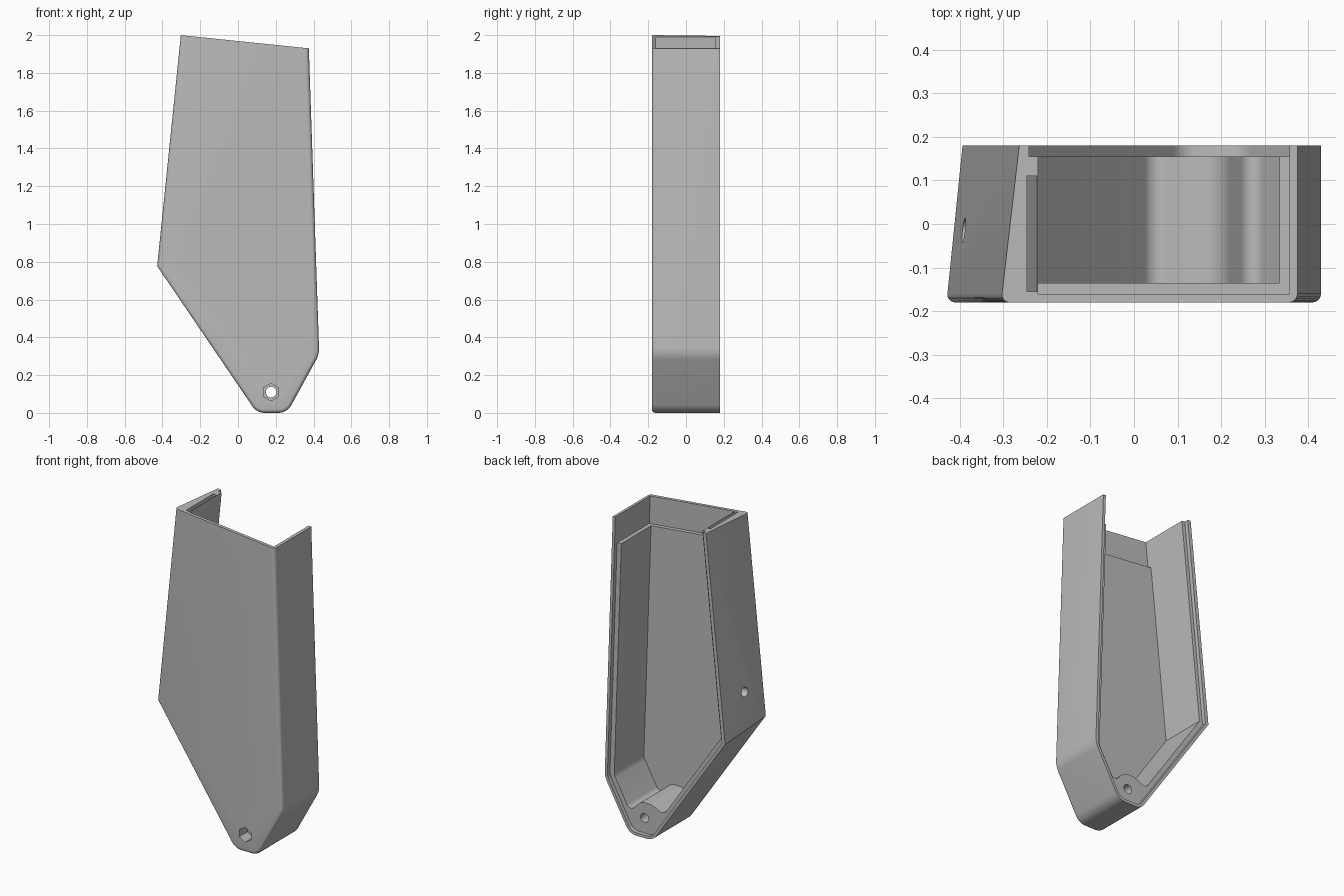
import bpy, bmesh, math
from mathutils import Vector, Matrix

old = bpy.data.objects.get("Cube")
if old:
    bpy.data.objects.remove(old, do_unlink=True)

grey = bpy.data.materials.new("plain grey")
grey.use_nodes = True
COLOUR = (0.5, 0.5, 0.5, 1)
grey.diffuse_color = COLOUR
grey.node_tree.nodes["Principled BSDF"].inputs["Base Color"].default_value = COLOUR


def inset(points, dists):
    """Move every edge of a counter-clockwise outline inwards by its own distance."""
    lines = []
    for i, p in enumerate(points):
        d = (points[(i + 1) % len(points)] - p).normalized()
        lines.append((p + Vector((-d.y, d.x)) * dists[i], d))
    out = []
    for i, (p, d) in enumerate(lines):
        q, e = lines[i - 1]
        t = ((p - q).x * d.y - (p - q).y * d.x) / (e.x * d.y - e.y * d.x)
        out.append(q + e * t)
    return out


def rounded(points, radii, steps=8):
    """Replace corners by arcs where the radius is not zero."""
    out = []
    for i, p in enumerate(points):
        if not radii[i]:
            out.append(p)
            continue
        a = (points[i - 1] - p).normalized()
        b = (points[(i + 1) % len(points)] - p).normalized()
        half = a.angle(b) / 2
        centre = p + (a + b).normalized() * radii[i] / math.sin(half)
        start = p + a * radii[i] / math.tan(half) - centre
        end = p + b * radii[i] / math.tan(half) - centre
        turn = start.angle_signed(end)
        for k in range(steps + 1):
            out.append(centre + Matrix.Rotation(-turn * k / steps, 2) @ start)
    return out


def loft(name, front, back, y0, y1, bevel=0):
    """Solid between an outline at y0 and an outline at y1."""
    bm = bmesh.new()
    f = [bm.verts.new((p.x, y0, p.y)) for p in front]
    b = [bm.verts.new((p.x, y1, p.y)) for p in back]
    n = len(f)
    bm.faces.new(f)
    bm.faces.new(b[::-1])
    for i in range(n):
        bm.faces.new((f[i], b[i], b[(i + 1) % n], f[(i + 1) % n]))
    bmesh.ops.recalc_face_normals(bm, faces=bm.faces)
    if bevel:
        # round the front rim, leaving the open top end square
        rim = [bm.edges.get((f[i], f[i + 1])) for i in range(n - 1)]
        bmesh.ops.bevel(bm, geom=rim, offset=bevel, segments=5, profile=0.5,
                        affect='EDGES', clamp_overlap=True)
    mesh = bpy.data.meshes.new(name)
    bm.to_mesh(mesh)
    bm.free()
    mesh.materials.append(grey)
    obj = bpy.data.objects.new(name, mesh)
    bpy.context.collection.objects.link(obj)
    return obj


def ring(x, z, r, sides, phase=0):
    return [Vector((x + r * math.cos(phase + math.tau * k / sides),
                    z + r * math.sin(phase + math.tau * k / sides)))
            for k in range(sides)]


def prism(name, outline, y0, y1):
    return loft(name, outline, outline, y0, y1)


# Outline: top left, left corner, bottom pair, right corner, top right
P = [Vector(p) for p in ((-0.305, 2.0), (-0.43, 0.78), (0.1, 0),
                         (0.26, 0), (0.43, 0.31), (0.375, 1.93))]
SOFT = [0, 0, 0.08, 0.08, 0.12, 0]
back = inset(P, [0.042, 0, 0, 0, 0, 0])
shell = loft("housing_shell", rounded(P, SOFT), rounded(back, SOFT), -0.18, 0.18, 0.02)

cutters = []

# Main cavity, whose lower end curves around the screw boss
c = inset(P, [0.085, 0.047, 0.047, 0.047, 0.047, 0.17])
boss = [Vector(p) for p in ((0.045, 0.164), (0.125, 0.205), (0.2, 0.205), (0.275, 0.125))]
cavity = rounded(c[:2] + boss + c[4:], [0, 0, 0.04, 0.1, 0.07, 0.03, 0.07, 0])
cutters.append(prism("cavity_cutter", cavity, -0.135, 0.3))

# Thin-walled open mouth at the top
outer = inset(P, [0.085, 0.018, 0.018, 0.018, 0.018, -0.1])
inner = inset(P, [0.085, 0.018, 0.018, 0.018, 0.018, 0.17])
cutters.append(prism("mouth_cutter", [outer[0], inner[0], inner[5], outer[5]], -0.16, 0.31))

# Step for the back cover
lip = inset(P, [0.064, 0.018, 0.018, 0.018, 0.018, -0.12])
cutters.append(prism("lip_cutter", rounded(lip, [0, 0, 0.062, 0.062, 0.1, 0]), 0.155, 0.32))


# Narrow slot inside the thick left wall
def left_x(z, offset):
    return -0.305 - (2 - z) * 0.1025 + offset


slot = [Vector((left_x(z, o), z)) for z, o in
        ((2.1, 0.06), (0.9, 0.06), (0.9, 0.083), (2.1, 0.083))]
cutters.append(prism("slot_cutter", slot, -0.155, 0.11))

# Screw hole, nut recess and side hole
cutters.append(prism("screw_cutter", ring(0.175, 0.11, 0.028, 24), -0.4, 0.4))
cutters.append(prism("nut_cutter", ring(0.175, 0.11, 0.046, 6, math.pi / 6), -0.3, -0.1))
side = prism("side_hole_cutter", ring(0, 0, 0.028, 24), -0.08, 0.08)
side.data.transform(Matrix.Translation((-0.42, -0.015, 0.975)) @ Matrix.Rotation(math.pi / 2, 4, 'Z'))
cutters.append(side)

bpy.ops.object.select_all(action='DESELECT')
bpy.context.view_layer.objects.active = shell
shell.select_set(True)
for cutter in cutters:
    cutter.hide_render = True
    mod = shell.modifiers.new(cutter.name, 'BOOLEAN')
    mod.operation = 'DIFFERENCE'
    mod.solver = 'EXACT'
    mod.object = cutter
    bpy.ops.object.modifier_apply(modifier=mod.name)
for cutter in cutters:
    bpy.data.objects.remove(cutter, do_unlink=True)

bpy.ops.object.shade_smooth_by_angle(angle=math.radians(30))
